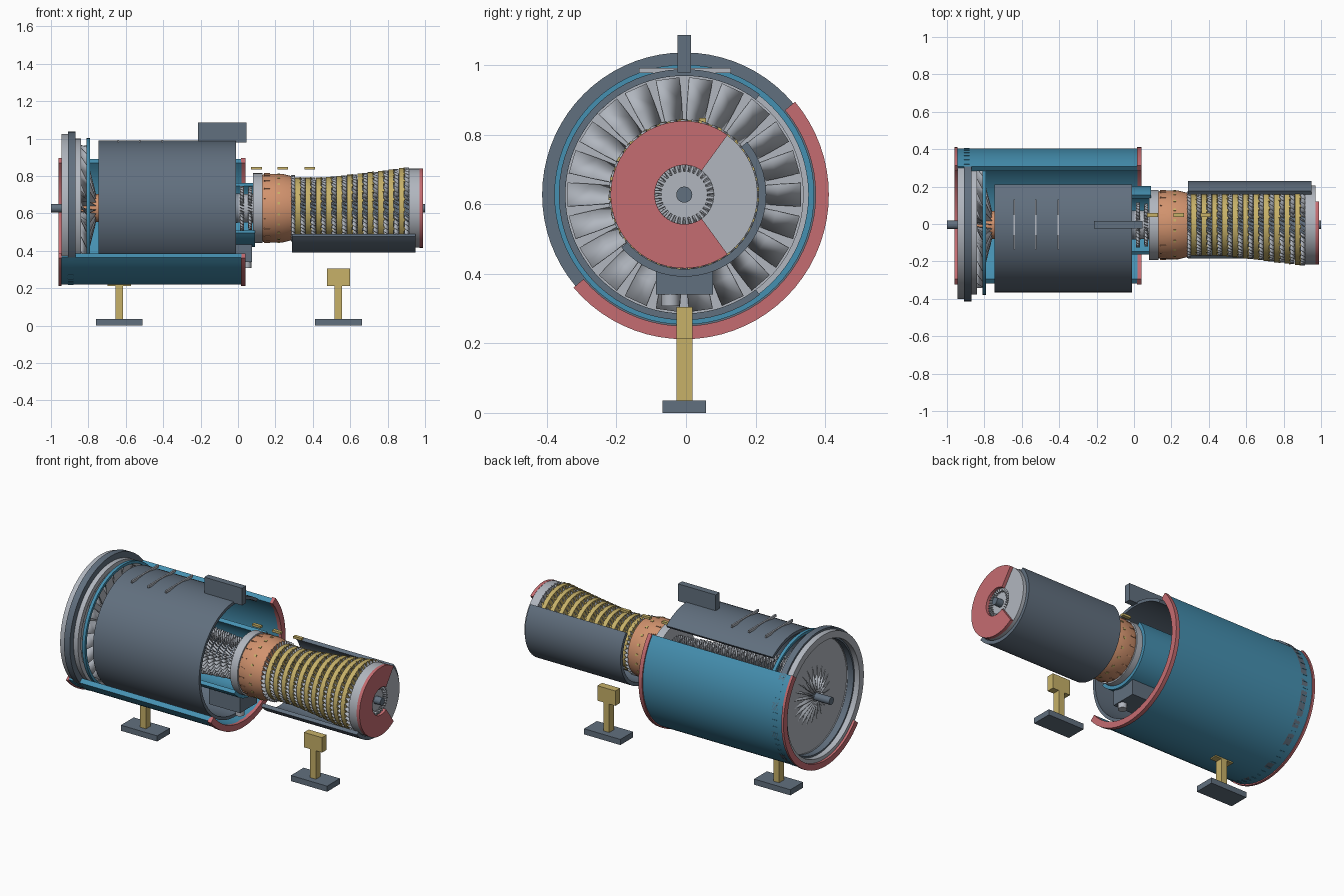
import bpy, bmesh, math
from mathutils import Vector

cube = bpy.data.objects.get("Cube")
if cube:
    bpy.data.objects.remove(cube, do_unlink=True)

CY, CZ = -0.005, 0.628          # engine axis runs along x
CUT = (-140, 40)                # half shells keep this arc
OPEN = (54, 306)                # arc of the parts cut on the other side
made = []


def material(name, rgb):
    m = bpy.data.materials.new(name)
    m.use_nodes = True
    m.diffuse_color = (*rgb, 1)
    m.node_tree.nodes["Principled BSDF"].inputs["Base Color"].default_value = (*rgb, 1)
    return m


STEEL = material("dark steel", (0.12, 0.16, 0.21))
SILVER = material("light metal", (0.44, 0.47, 0.52))
BLUE = material("blue cowl", (0.06, 0.28, 0.44))
RED = material("red cut face", (0.56, 0.15, 0.165))
GOLD = material("yellow metal", (0.57, 0.44, 0.14))
COPPER = material("copper", (0.64, 0.29, 0.155))


def polar(x, r, deg):
    a = math.radians(deg)
    return Vector((x, CY + r * math.cos(a), CZ + r * math.sin(a)))


def finish(name, bm, mat):
    bmesh.ops.remove_doubles(bm, verts=bm.verts, dist=1e-5)
    bmesh.ops.recalc_face_normals(bm, faces=bm.faces)
    me = bpy.data.meshes.new(name)
    bm.to_mesh(me)
    bm.free()
    me.materials.append(mat)
    ob = bpy.data.objects.new(name, me)
    bpy.context.collection.objects.link(ob)
    made.append(ob)
    return ob


def lathe(name, profile, mat, arc=(0, 360)):
    """Sweep a closed (x, radius) profile around the axis, capping partial arcs."""
    bm = bmesh.new()
    full = arc[1] - arc[0] == 360
    n = max(8, round((arc[1] - arc[0]) / 5))
    rows = [[bm.verts.new(polar(x, r, arc[0] + (arc[1] - arc[0]) * i / n)) for x, r in profile]
            for i in range(n if full else n + 1)]
    k = len(profile)
    for i in range(n):
        a, b = rows[i], rows[(i + 1) % len(rows)]
        for j in range(k):
            bm.faces.new((a[j], a[(j + 1) % k], b[(j + 1) % k], b[j]))
    if not full:
        bm.faces.new(rows[0])
        bm.faces.new(rows[-1])
    return finish(name, bm, mat)


def ring(name, x0, x1, r0, r1, mat, arc=(0, 360)):
    return lathe(name, [(x0, r0), (x0, r1), (x1, r1), (x1, r0)], mat, arc)


def box(name, xs, ys, zs, mat):
    bm = bmesh.new()
    bmesh.ops.create_cube(bm, size=1)
    for v in bm.verts:
        v.co = [s[0] if c < 0 else s[1] for c, s in zip(v.co, (xs, ys, zs))]
    return finish(name, bm, mat)


def blades(name, x, sections, count, mat, thick=0.003):
    """Row of twisted blades; sections are (radius, half axial, half tangential)."""
    bm = bmesh.new()
    for i in range(count):
        deg = 360 * i / count
        rows = []
        for r, ax, tan in sections:
            d = math.degrees(tan / r)
            rows.append([bm.verts.new(polar(x - ax, r, deg - d)),
                         bm.verts.new(polar(x + ax, r, deg + d))])
        for a, b in zip(rows, rows[1:]):
            bm.faces.new((a[0], a[1], b[1], b[0]))
    ob = finish(name, bm, mat)
    mod = ob.modifiers.new("thickness", "SOLIDIFY")
    mod.thickness = thick
    mod.offset = 0
    return ob


# Main shaft
ring("main_shaft", -1, 1, 0, 0.023, STEEL)

# Outer cowl half shell with red ends and a row of rivets
ring("outer_cowl", -0.945, 0.02, 0.378, 0.409, BLUE, CUT)
ring("cowl_front_edge", -0.96, -0.945, 0.378, 0.416, RED, CUT)
ring("cowl_rear_edge", 0.015, 0.04, 0.378, 0.416, RED, CUT)
for i in range(30):
    a = CUT[0] + 3 + 6 * i
    ring("cowl_rivet", -0.91, -0.88, 0.405, 0.411, BLUE, (a, a + 0.6))

# Inlet rings and fan
ring("inlet_lip", -0.945, -0.91, 0.355, 0.397, SILVER)
ring("fan_case_band", -0.91, -0.87, 0.345, 0.409, STEEL)
ring("fan_case_rear", -0.87, -0.84, 0.342, 0.372, SILVER)
ring("fan_back_plate", -0.865, -0.857, 0, 0.345, SILVER)
ring("duct_ring", -0.81, -0.79, 0.357, 0.374, BLUE)
blades("fan_blades", -0.825, [(0.03, 0.075, 0.004), (0.1, 0.06, 0.012), (0.2, 0.034, 0.024),
                              (0.27, 0.024, 0.03), (0.338, 0.014, 0.034)], 22, SILVER)
lathe("fan_hub", [(-0.85, 0), (-0.85, 0.05), (-0.76, 0.075), (-0.7, 0.075), (-0.7, 0)], COPPER)

# Bypass duct shell with top fittings
ring("duct_shell", -0.745, -0.012, 0.342, 0.361, STEEL, (53, 307))
for x in (-0.64, -0.525, -0.405):
    box("duct_strap", (x - 0.005, x + 0.005), (-0.135, 0.13), (0.978, 0.993), SILVER)
box("top_pylon", (-0.215, 0.045), (-0.025, 0.015), (0.98, 1.087), STEEL)

# Core cowl, gearbox and drain pipe
ring("core_cowl", -0.7, 0.09, 0.185, 0.208, BLUE, CUT)
box("gearbox", (-0.14, 0.075), (-0.087, 0.078), (0.34, 0.435), STEEL)
bm = bmesh.new()
bmesh.ops.create_cone(bm, cap_ends=True, segments=20, radius1=0.026, radius2=0.026, depth=0.07)
bmesh.ops.translate(bm, verts=bm.verts, vec=(0.045, -0.045, 0.343))
finish("drain_pipe", bm, SILVER)

# Compressor: tapering drum with bladed rows
lathe("compressor_drum", [(-0.7, 0), (-0.7, 0.1), (0.085, 0.075), (0.085, 0)], SILVER)
for i in range(18):
    t = i / 17
    x, r = -0.68 + 0.745 * t, 0.178 - 0.062 * t
    blades("compressor_blades", x, [(0.07, 0.011, 0.004), (r, 0.009, 0.007)], 32, SILVER)
    ring("compressor_disc", x + 0.015, x + 0.021, 0.06, r - 0.045, STEEL)

# Combustor with flange, slots and injector plates
ring("combustor_flange", 0.08, 0.13, 0.06, 0.187, SILVER)
lathe("combustor", [(0.13, 0.06), (0.13, 0.178), (0.15, 0.184), (0.235, 0.184),
                    (0.285, 0.172), (0.285, 0.06)], COPPER)
for i in range(20):
    ring("combustor_slot", 0.14, 0.172, 0.17, 0.187, COPPER, (18 * i, 18 * i + 2))
    ring("combustor_vent", 0.21, 0.225, 0.17, 0.187, GOLD, (18 * i + 8, 18 * i + 12))
for x in (0.07, 0.21, 0.355):
    box("injector_plate", (x, x + 0.057), (0.037, 0.058), (0.834, 0.848), GOLD)
blades("nozzle_vanes", 0.295, [(0.07, 0.01, 0.004), (0.178, 0.01, 0.008)], 40, SILVER)

# Turbine: drum, alternating gold rings and bladed rows
lathe("turbine_drum", [(0.285, 0), (0.285, 0.125), (0.5, 0.12), (0.915, 0.165), (0.915, 0)], STEEL)
ROWS = 11
for i in range(ROWS):
    x = 0.305 + 0.0555 * i
    r = 0.163 + 0.052 * max(0, (i - 2) / (ROWS - 3)) ** 1.2
    ring("turbine_ring", x, x + 0.028, 0.1, r, GOLD)
    blades("turbine_blades", x + 0.042, [(0.1, 0.013, 0.005), (r + 0.002, 0.012, 0.009)], 44, SILVER)
    for k in range(24):
        ring("ring_notch", x + 0.024, x + 0.033, r - 0.014, r + 0.003, GOLD, (15 * k, 15 * k + 4))
ring("turbine_shell", 0.29, 0.95, 0.214, 0.236, STEEL, CUT)

# Exhaust end
ring("exhaust_case", 0.915, 0.97, 0.085, 0.211, SILVER)
ring("exhaust_cut_face", 0.97, 0.99, 0.085, 0.212, RED, OPEN)
ring("exhaust_hub", 0.915, 0.955, 0, 0.086, SILVER)
blades("exhaust_vanes", 0.965, [(0.066, 0.01, 0.002), (0.085, 0.01, 0.004)], 32, SILVER)

# Display stands
for x in (-0.635, 0.537):
    box("stand_base", (x - 0.125, x + 0.125), (-0.068, 0.058), (0, 0.035), STEEL)
    box("stand_post", (x - 0.02, x + 0.02), (-0.028, 0.018), (0.035, 0.215), GOLD)
    box("stand_block", (x - 0.062, x + 0.062), (-0.028, 0.018), (0.212, 0.305), GOLD)

# Smooth round surfaces, keep edges sharp
bpy.ops.object.select_all(action="DESELECT")
for ob in made:
    ob.select_set(True)
bpy.context.view_layer.objects.active = made[0]
bpy.ops.object.shade_smooth_by_angle(angle=math.radians(30))
